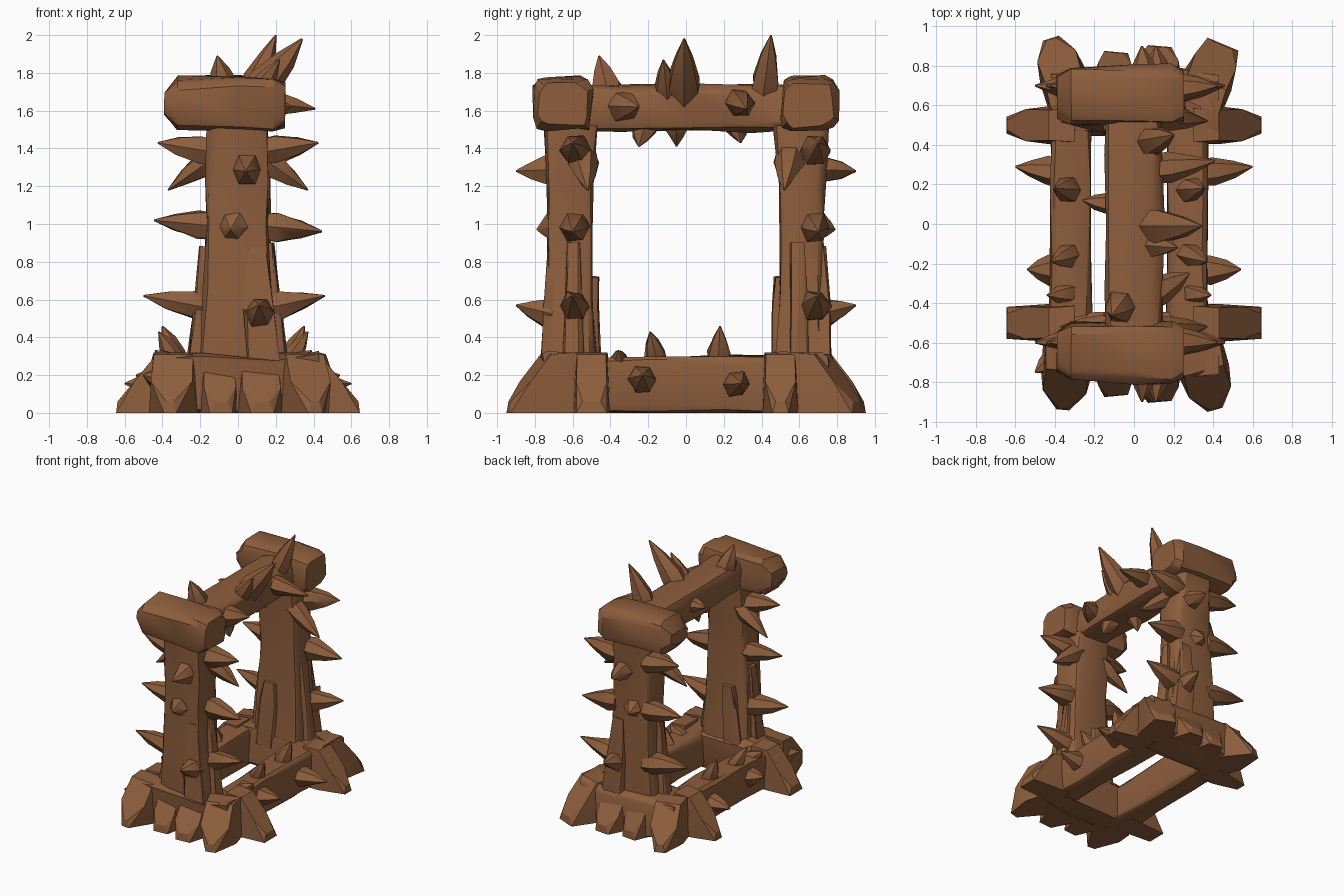
import bpy, bmesh, math, random
from mathutils import Vector

random.seed(4)
wood = bpy.data.materials.new("brown wood")
wood.diffuse_color = (0.27, 0.112, 0.046, 1)


def finish(name, bm, angle=32):
    bmesh.ops.recalc_face_normals(bm, faces=bm.faces)
    me = bpy.data.meshes.new(name)
    bm.to_mesh(me)
    bm.free()
    ob = bpy.data.objects.new(name, me)
    bpy.context.collection.objects.link(ob)
    me.materials.append(wood)
    bpy.ops.object.select_all(action='DESELECT')
    ob.select_set(True)
    bpy.context.view_layer.objects.active = ob
    bpy.ops.object.shade_smooth_by_angle(angle=math.radians(angle))
    return ob


def frame(axis):
    a = axis.normalized()
    u = Vector((1, 0, 0)) if abs(a.x) < 0.7 else Vector((0, 1, 0))
    u = (u - a * u.dot(a)).normalized()
    return u, a.cross(u)


def skin(bm, loops):
    n = len(loops[0])
    for l0, l1 in zip(loops, loops[1:]):
        for i in range(n):
            bm.faces.new((l0[i], l0[(i + 1) % n], l1[(i + 1) % n], l1[i]))
    bm.faces.new(loops[0])
    bm.faces.new(loops[-1])


# log: rounded-rectangle rings given as (centre, half width, half height)
def log(name, rings, chamfer=0.3, jitter=0.01):
    bm = bmesh.new()
    u, v = frame(Vector(rings[-1][0]) - Vector(rings[0][0]))
    c, m = 1 - chamfer, 1 - chamfer * 0.3
    shape = [(1, -c), (1, c), (m, m), (c, 1), (-c, 1), (-m, m),
             (-1, c), (-1, -c), (-m, -m), (-c, -1), (c, -1), (m, -m)]
    loops = []
    for p, a, b in rings:
        loop = []
        for s, t in shape:
            q = Vector(p) + u * (s * a + random.uniform(-jitter, jitter)) \
                + v * (t * b + random.uniform(-jitter, jitter))
            q.z = max(q.z, 0)
            loop.append(bm.verts.new(q))
        loops.append(loop)
    skin(bm, loops)
    return finish(name, bm)


# spike: stubby thorn with a small swelling near its root
def spike(name, base, tip, r=0.085, n=6):
    base, tip = Vector(base), Vector(tip)
    u, v = frame(tip - base)
    bm = bmesh.new()
    loops = []
    for t, k in ((0, 0.95), (0.25, 1.0), (0.65, 0.6), (1.0, 0.06)):
        loop = []
        for i in range(n):
            a = math.tau * i / n
            rr = r * k * random.uniform(0.88, 1.15)
            q = base.lerp(tip, t) + u * rr * math.cos(a) + v * rr * math.sin(a)
            loop.append(bm.verts.new(q))
        loops.append(loop)
    skin(bm, loops)
    return finish(name, bm, 40)


# foot: wedge sloping down from start to the ground at end
def foot(name, start, end, w=0.1, h=0.3, tip=0.7):
    a, b = Vector((*start, 0)), Vector((*end, 0))
    side = Vector((0, 0, 1)).cross(b - a).normalized()
    bm = bmesh.new()
    for s in (-1, 1):
        for t, k, z in ((0, 1, 0), (0, 0.9, h), (0.38, 0.8, h * 0.97), (0.4, 1, 0),
                        (0.72, 0.85, h * 0.52), (1, tip, 0), (0.98, tip * 0.6, 0.06)):
            bm.verts.new(a.lerp(b, t) + side * s * w * k + Vector((0, 0, z)))
    bmesh.ops.convex_hull(bm, input=bm.verts)
    return finish(name, bm, 25)


# --- two posts with their end caps, sills, planks and spikes
for s, side in ((-1, "front"), (1, "back")):
    log(side + "_post", [((0, s * 0.60, 0.22), 0.215, 0.13), ((0, s * 0.605, 0.35), 0.205, 0.13),
                         ((0, s * 0.612, 0.65), 0.185, 0.122), ((0, s * 0.615, 1.0), 0.165, 0.112),
                         ((0, s * 0.612, 1.22), 0.165, 0.125), ((0, s * 0.61, 1.52), 0.16, 0.142)])
    log(side + "_cap", [((-0.39, s * 0.645, 1.64), 0.10, 0.05), ((-0.32, s * 0.65, 1.64), 0.145, 0.135),
                        ((0.0, s * 0.65, 1.64), 0.15, 0.14), ((0.19, s * 0.65, 1.635), 0.15, 0.14),
                        ((0.25, s * 0.65, 1.63), 0.13, 0.11)], 0.42, 0.014)
    log(side + "_sill", [((-0.42, s * 0.61, 0.15), 0.14, 0.15), ((-0.2, s * 0.62, 0.15), 0.16, 0.155),
                         ((0.2, s * 0.62, 0.14), 0.16, 0.145), ((0.43, s * 0.61, 0.155), 0.15, 0.16)], 0.2, 0.015)
    # bracing planks on the lower half of the post
    for x, y, w, z1 in ((0.11, 0.715, 0.085, 0.88), (-0.17, 0.60, 0.07, 0.88),
                        (0.16, 0.60, 0.07, 0.90), (-0.06, 0.505, 0.08, 0.72)):
        lean = 0.035 if x > 0 else -0.035
        log(side + "_brace", [((x + lean, s * y, 0.2), w, 0.055), ((x, s * y, 0.55), w * 0.9, 0.045),
                              ((x - lean * 0.3, s * (y - 0.01), z1), w * 0.55, 0.03)], 0.25)
    # sideways spikes
    y = s * (0.58 if s < 0 else 0.68)
    for m in (-1, 1):
        for z, tip, dz in ((0.55, 0.46, 0.07), (0.99, 0.445, -0.03 * m), (1.38, 0.425, 0.05)):
            if m < 0 and z < 0.6:
                tip = 0.50
            spike(side + "_side_spike", (m * 0.13, y, z), (m * tip, y + s * 0.02, z + dz), 0.08)
        spike(side + "_slanted_spike", (m * 0.10, s * 0.55, 1.37), (m * 0.37, s * 0.52, 1.18), 0.075)
    # outward spikes
    for x, z, tip, dz in ((0.05, 1.29, 0.90, -0.01), (0.12, 0.52, 0.90, 0.05), (-0.03, 0.99, 0.79, -0.02)):
        spike(side + "_outward_spike", (x, s * 0.69, z), (x - 0.01, s * tip, z + dz), 0.08)
    # sideways feet and middle feet
    for m in (-1, 1):
        foot(side + "_side_foot", (m * 0.30, s * 0.50), (m * 0.645, s * 0.50), 0.095,
             0.32, 0.85 if s < 0 else 0.45)
    foot(side + "_middle_foot", (0.11, s * 0.66), (0.13, s * 0.90), 0.12, 0.25, 0.5)
    foot(side + "_small_foot", (-0.11, s * 0.66), (-0.09, s * 0.87), 0.10, 0.27, 0.6)

# --- corner feet splaying outwards, each a little different
for name, a, b, w, tip in (("front_left", (-0.33, -0.62), (-0.36, -0.94), 0.13, 0.25),
                           ("front_right", (0.32, -0.62), (0.41, -0.94), 0.13, 0.3),
                           ("back_left", (-0.32, 0.62), (-0.42, 0.94), 0.12, 0.35),
                           ("back_right", (0.32, 0.60), (0.45, 0.91), 0.13, 0.65)):
    foot(name + "_corner_foot", a, b, w, 0.32, tip)
spike("front_left_thorn", (-0.38, -0.66, 0.17), (-0.50, -0.75, 0.20), 0.07)

# --- long beams
log("top_beam", [((0, -0.55, 1.62), 0.14, 0.12), ((0, -0.35, 1.61), 0.145, 0.12),
                 ((0, 0.0, 1.615), 0.15, 0.122), ((0, 0.35, 1.615), 0.145, 0.125),
                 ((0, 0.55, 1.62), 0.14, 0.12)], 0.4)
for m, x, side in ((-1, -0.32, "left"), (1, 0.27, "right")):
    log(side + "_ground_beam", [((x, -0.5, 0.14), 0.105, 0.14), ((x, -0.2, 0.145), 0.10, 0.145),
                                ((x, 0.2, 0.15), 0.105, 0.15), ((x, 0.5, 0.15), 0.10, 0.15)], 0.25)
    # ground beam spikes
    spike(side + "_beam_spike", (x + m * 0.07, 0.26, 0.15), (m * 0.60, 0.29, 0.155), 0.07)
    spike(side + "_beam_spike", (x + m * 0.07, -0.23, 0.17), (m * 0.54, -0.23, 0.20), 0.075)
    spike(side + "_beam_upright_spike", (x, 0.17, 0.26), (x + m * 0.08, 0.18, 0.46), 0.065)
    spike(side + "_beam_upright_spike", (x, -0.15, 0.26), (x + m * 0.10, -0.19, 0.43), 0.06)
    spike(side + "_beam_thorn", (x, -0.35, 0.24), (x + m * 0.12, -0.36, 0.33), 0.06)

# --- spikes on the top beam
for base, tip, r in (((0.08, -0.01, 1.67), (0.34, -0.01, 1.98), 0.09),
                     ((0.07, 0.41, 1.69), (0.20, 0.45, 2.0), 0.075),
                     ((-0.06, -0.41, 1.68), (-0.11, -0.46, 1.89), 0.08),
                     ((0.08, -0.10, 1.67), (0.22, -0.12, 1.87), 0.065),
                     ((0.03, -0.21, 1.55), (0.10, -0.25, 1.41), 0.08),
                     ((-0.04, -0.05, 1.55), (-0.08, -0.05, 1.41), 0.065),
                     ((0.0, 0.27, 1.54), (0.05, 0.29, 1.43), 0.065),
                     ((0.10, 0.28, 1.65), (0.41, 0.32, 1.61), 0.075),
                     ((0.08, -0.36, 1.63), (0.28, -0.25, 1.62), 0.085),
                     ((-0.09, 0.10, 1.62), (-0.26, 0.12, 1.64), 0.06)):
    spike("top_beam_spike", base, tip, r)
